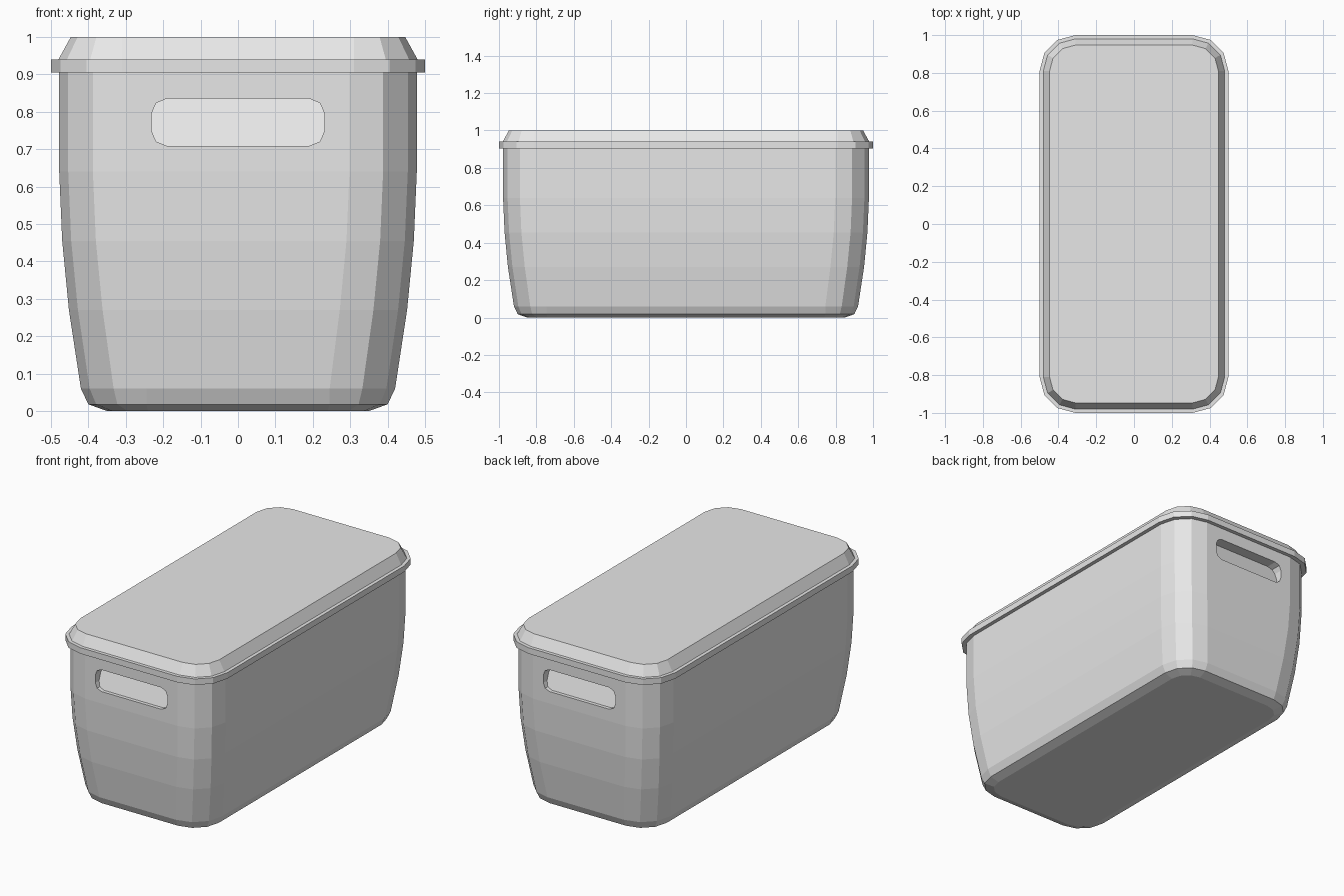
import bpy, bmesh, math

default = bpy.data.objects.get("Cube")
if default:
    bpy.data.objects.remove(default, do_unlink=True)

# One plain plastic for everything
plastic = bpy.data.materials.new("light grey plastic")
plastic.use_nodes = True
GREY = (0.8, 0.8, 0.8, 1)
plastic.diffuse_color = GREY
plastic.node_tree.nodes["Principled BSDF"].inputs["Base Color"].default_value = GREY


def rounded_rect(half_w, half_h, radius, segments):
    """Outline of a rectangle with faceted corners, counter-clockwise."""
    points = []
    for quarter, (sx, sy) in enumerate([(1, 1), (-1, 1), (-1, -1), (1, -1)]):
        for i in range(segments + 1):
            a = math.radians(90) * (quarter + i / segments)
            points.append((sx * (half_w - radius) + radius * math.cos(a),
                           sy * (half_h - radius) + radius * math.sin(a)))
    return points


def loft(name, rings):
    """Closed solid through a list of matching point rings."""
    bm = bmesh.new()
    loops = [[bm.verts.new(p) for p in ring] for ring in rings]
    n = len(loops[0])
    for low, high in zip(loops, loops[1:]):
        for i in range(n):
            j = (i + 1) % n
            bm.faces.new((low[i], low[j], high[j], high[i]))
    bm.faces.new(loops[0])
    bm.faces.new(loops[-1])
    bmesh.ops.recalc_face_normals(bm, faces=bm.faces)
    mesh = bpy.data.meshes.new(name)
    bm.to_mesh(mesh)
    bm.free()
    mesh.materials.append(plastic)
    obj = bpy.data.objects.new(name, mesh)
    bpy.context.collection.objects.link(obj)
    return obj


def box_rings(profile):
    """Rings from (half width, corner radius, height); the box is longer in y."""
    return [[(x, y, z) for x, y in rounded_rect(w, w + 0.5, r, 3)]
            for w, r, z in profile]


# Tub with a bulging wall and a chamfered foot
tub = loft("tub", box_rings([
    (0.35, 0.11, 0), (0.40, 0.155, 0.018), (0.42, 0.175, 0.06),
    (0.452, 0.18, 0.27), (0.47, 0.18, 0.455), (0.478, 0.18, 0.64),
    (0.478, 0.18, 0.91)]))

# Lid with a projecting rim and a sloping edge
loft("lid", box_rings([
    (0.50, 0.19, 0.905), (0.50, 0.19, 0.94),
    (0.48, 0.17, 0.94), (0.447, 0.137, 1.0)]))

# Handle recesses at both ends, deeper toward the top
outline = rounded_rect(0.231, 0.063, 0.04, 2)
MIDDLE = 0.772
for side, label in ((-1, "front"), (1, "back")):
    outer = [(x, side * 1.05, MIDDLE + h) for x, h in outline]
    inner = [(x, side * (0.935 - 0.35 * h), MIDDLE + h) for x, h in outline]
    cutter = loft(label + "_handle_cutter", [outer, inner])
    cutter.hide_render = True
    cut = tub.modifiers.new(label + "_handle", "BOOLEAN")
    cut.operation = "DIFFERENCE"
    cut.solver = "EXACT"
    cut.object = cutter
    bpy.context.view_layer.objects.active = tub
    bpy.ops.object.modifier_apply(modifier=cut.name)
    bpy.data.objects.remove(cutter, do_unlink=True)
